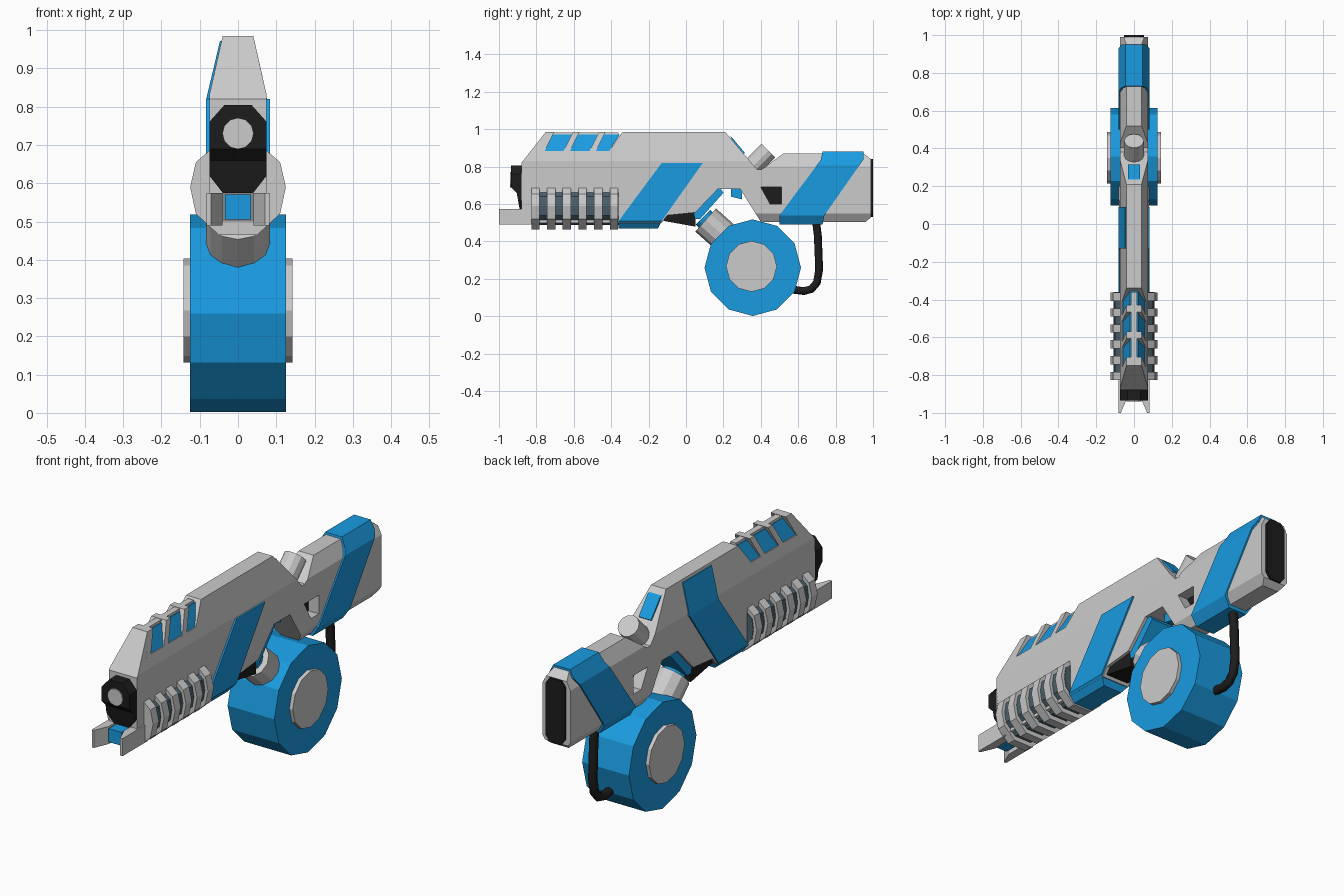
import bpy, bmesh
from mathutils import Vector, Matrix

if "Cube" in bpy.data.objects:
    bpy.data.objects.remove(bpy.data.objects["Cube"])


def paint(name, rgb):
    m = bpy.data.materials.new(name)
    m.diffuse_color = (*rgb, 1)
    m.use_nodes = True
    m.node_tree.nodes["Principled BSDF"].inputs["Base Color"].default_value = m.diffuse_color
    return m


BLUE = paint("blue", (0.01, 0.33, 0.75))
BLACK = paint("black", (0.012, 0.012, 0.012))
SLATE = paint("slate", (0.07, 0.12, 0.15))


def finish(name, bm, mat=None):
    bmesh.ops.recalc_face_normals(bm, faces=bm.faces)
    me = bpy.data.meshes.new(name)
    bm.to_mesh(me)
    bm.free()
    ob = bpy.data.objects.new(name, me)
    bpy.context.collection.objects.link(ob)
    if mat:
        me.materials.append(mat)
    return ob


def bridge(name, a, b, mat=None, cuts=()):
    """Solid between two matching outlines; each cut (x1,z1,x2,z2) chamfers both sides."""
    bm = bmesh.new()
    va, vb = [bm.verts.new(p) for p in a], [bm.verts.new(p) for p in b]
    bm.faces.new(va)
    bm.faces.new(vb[::-1])
    n = len(va)
    for i in range(n):
        j = (i + 1) % n
        bm.faces.new((va[i], vb[i], vb[j], va[j]))
    for x1, z1, x2, z2 in cuts:
        no = Vector((z2 - z1, 0, x1 - x2))
        if no.x < 0:
            no = -no
        for s in (1, -1):
            bmesh.ops.bisect_plane(bm, geom=bm.verts[:] + bm.edges[:] + bm.faces[:], dist=1e-5,
                                   plane_co=(s * x1, 0, z1), plane_no=(s * no.x, 0, no.z),
                                   clear_outer=True)
            bmesh.ops.holes_fill(bm, edges=[e for e in bm.edges if e.is_boundary], sides=0)
    return finish(name, bm, mat)


def side(name, yz, hw, mat=None, cuts=()):
    """Side profile extruded across the width."""
    return bridge(name, [(-hw, y, z) for y, z in yz], [(hw, y, z) for y, z in yz], mat, cuts)


def section(name, xz, y0, y1, mat=None, lean=0.0):
    """Front cross-section extruded along the length, leaning back with height."""
    zmin = min(z for _, z in xz)
    return bridge(name, [(x, y0 + lean * (z - zmin), z) for x, z in xz],
                  [(x, y1 + lean * (z - zmin), z) for x, z in xz], mat)


def sym(half):
    """Mirror a right-hand half outline (top to bottom) into a closed one."""
    return half + [(-x, z) for x, z in half[::-1]]


def cyl(name, p0, p1, r, sides=12, mat=None):
    p0, p1 = Vector(p0), Vector(p1)
    d = p1 - p0
    bm = bmesh.new()
    mtx = Matrix.Translation((p0 + p1) / 2) @ d.to_track_quat('Z', 'Y').to_matrix().to_4x4()
    bmesh.ops.create_cone(bm, cap_ends=True, segments=sides, radius1=r, radius2=r,
                          depth=d.length, matrix=mtx)
    return finish(name, bm, mat)


# Receiver with a recess along its top
side("receiver", [(-.88, .575), (-.88, .82), (-.75, .985), (-.74, .985), (-.79, .885), (-.41, .885),
                  (-.34, .985), (.21, .985), (.38, .785), (.29, .68), (.17, .68), (.05, .555),
                  (-.1, .54), (-.13, .50), (-.83, .50)], .075, None, [(.04, .985, .075, .83)])

# Recessed top panel, spine and arched ribs
section("top_panel", sym([(.02, .972), (.058, .885)]), -.79, -.41, BLUE, .65)
section("top_spine", sym([(.015, .983), (.018, .96)]), -.74, -.36)
for i, y in enumerate((-.795, -.66, -.52)):
    section(f"top_rib_{i}", sym([(.04, .985), (.065, .875)]), y, y + .035, None, .5)

# Stock with finger hole
stock = side("stock", [(.29, .68), (.36, .785), (.405, .785), (.52, .87), (.95, .87), (.99, .84),
                       (.99, .53), (.96, .505), (.40, .505)], .075, None,
             [(.04, .87, .075, .80), (.045, .505, .075, .55)])
hole = [(.40, .69), (.51, .69), (.51, .60), (.45, .60)]
cutter = side("hole_cutter", hole, .2)
cutter.hide_render = True
cutter.hide_viewport = True
mod = stock.modifiers.new("hole", 'BOOLEAN')
mod.object, mod.operation, mod.solver = cutter, 'DIFFERENCE', 'EXACT'
side("hole_back", hole, .02, BLACK)
section("butt_pad", sym([(.03, .84), (.052, .81), (.052, .56), (.03, .53)]), .97, 1.0, BLACK)

# Blue diagonal bands
side("front_band", [(-.13, .82), (.09, .82), (-.13, .51), (-.15, .47), (-.36, .47), (-.36, .51)],
     .083, BLUE, [(.05, .47, .083, .51)])
section("left_band_top", [(-.083, .82), (-.047, .972), (-.03, .972), (-.06, .82)], -.13, .09, BLUE)
side("rear_band", [(.73, .88), (.95, .88), (.95, .84), (.74, .54), (.73, .49), (.50, .49),
                   (.50, .54), (.72, .835)], .082, BLUE,
     [(.045, .88, .082, .81), (.05, .49, .082, .54)])

# Muzzle
octagon = sym([(.035, .805), (.075, .76), (.075, .62), (.04, .575)])
side("muzzle", [(-.935, .805), (-.87, .805), (-.87, .575), (-.89, .575), (-.905, .66), (-.935, .69)],
     .075, BLACK, [(.035, .805, .075, .76), (.04, .575, .075, .62)])
cyl("bore", (0, -.9, .73), (0, -.94, .73), .041)

# Handguard core and ribs
section("handguard_core", sym([(.07, .665), (.1, .64), (.108, .59), (.1, .54), (.045, .487)]),
        -.82, -.36, SLATE)
for i in range(6):
    y = -.805 + .084 * i
    section(f"handguard_rib_{i}", sym([(.075, .685), (.11, .655), (.125, .59), (.11, .52), (.05, .465)]),
            y - .022, y + .022)

# Front prongs, tapering to the tip
for s, label in ((-1, "left"), (1, "right")):
    plan = [(.082, -1), (.07, -1), (.04, -.93), (.04, -.81), (.082, -.81)]
    bridge(f"{label}_prong", [(s * x, y, .49) for x, y in plan], [(s * x, y, .575) for x, y in plan])
section("prong_block", sym([(.034, .57), (.034, .505)]), -.94, -.8, BLUE)

# Sight and blue panel on the rear slope
cyl("rear_sight", (0, .33, .775), (0, .44, .885), .052)
side("slope_panel", [(.235, .962), (.245, .957), (.315, .873), (.30, .86)], .033, BLUE)

# Trigger area
side("guard_plate", [(.05, .52), (.075, .52), (.20, .66), (.18, .69), (.04, .57)], .06, BLUE)
side("trigger", [(.24, .69), (.30, .69), (.30, .625), (.24, .64)], .02, BLUE)
side("lower_grip", [(-.14, .55), (.05, .56), (.05, .48), (.02, .485), (-.12, .51)], .06, BLACK)

# Drum, hubs and feed neck
cyl("drum", (-.125, .357, .26), (.125, .357, .26), .258, 12, BLUE)
cyl("drum_hub", (-.143, .35, .267), (.143, .35, .267), .136)
cyl("feed_neck", (0, .105, .515), (0, .25, .385), .083)
cyl("feed_core", (0, .09, .53), (0, .12, .50), .055, 12, BLUE)

# Hose from stock to drum
cu = bpy.data.curves.new("hose", 'CURVE')
cu.dimensions = '3D'
cu.bevel_depth, cu.bevel_resolution, cu.use_fill_caps = .021, 2, True
sp = cu.splines.new('POLY')
path = [(.695, .51), (.705, .43), (.712, .25), (.70, .18), (.67, .145), (.63, .135), (.55, .145)]
sp.points.add(len(path) - 1)
for p, (y, z) in zip(sp.points, path):
    p.co = (0, y, z, 1)
cu.materials.append(BLACK)
bpy.context.collection.objects.link(bpy.data.objects.new("hose", cu))
